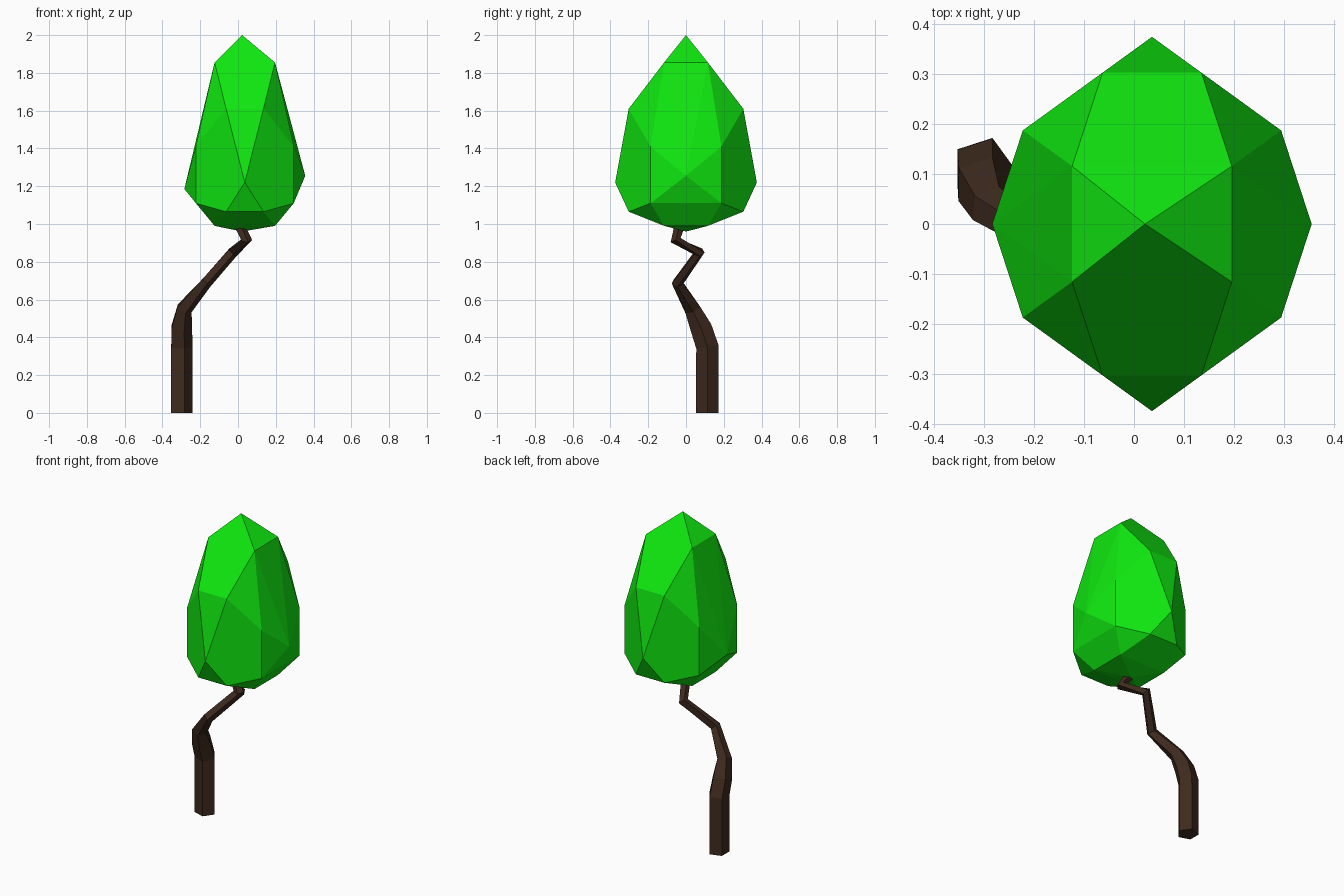
import bpy, bmesh, math
from mathutils import Vector
from itertools import product

if "Cube" in bpy.data.objects:
    bpy.data.objects.remove(bpy.data.objects["Cube"])


def finish(bm, name, color):
    bmesh.ops.recalc_face_normals(bm, faces=bm.faces[:])
    mesh = bpy.data.meshes.new(name)
    bm.to_mesh(mesh)
    bm.free()
    obj = bpy.data.objects.new(name, mesh)
    bpy.context.collection.objects.link(obj)
    mat = bpy.data.materials.new(name + "_color")
    mat.diffuse_color = color
    mat.use_nodes = True
    mat.node_tree.nodes["Principled BSDF"].inputs["Base Color"].default_value = mat.diffuse_color
    mesh.materials.append(mat)
    return obj


# Crooked trunk: tapering five-sided tube along a path (x, y, z, radius)
path = [(-0.303, 0.113, 0.0, 0.0625), (-0.303, 0.113, 0.35, 0.0625),
        (-0.303, 0.08, 0.45, 0.06), (-0.287, 0.035, 0.55, 0.045),
        (-0.17, -0.045, 0.69, 0.032), (-0.03, 0.07, 0.85, 0.03),
        (0.045, -0.055, 0.915, 0.03), (0.0, -0.03, 1.0, 0.03)]
pts = [Vector(p[:3]) for p in path]
bm = bmesh.new()
rings = []
for i, p in enumerate(pts):
    before = (p - pts[max(i - 1, 0)]).normalized()
    after = (pts[min(i + 1, len(pts) - 1)] - p).normalized()
    tilt = Vector((0, 0, 1)).rotation_difference(before + after)
    r = path[i][3]
    rings.append([bm.verts.new(p + tilt @ Vector((r * math.cos(a), r * math.sin(a), 0)))
                  for a in (math.tau * k / 5 for k in range(5))])
for lo, hi in zip(rings, rings[1:]):
    for k in range(5):
        n = (k + 1) % 5
        bm.faces.new((lo[k], lo[n], hi[n], hi[k]))
bm.faces.new(rings[0])
bm.faces.new(rings[-1])
finish(bm, "trunk", (0.048, 0.023, 0.013, 1))

# Faceted crown: hull of an icosidodecahedron stretched into an egg
PHI = (1 + math.sqrt(5)) / 2
a, b, c = 0.5 / PHI, 0.5, PHI / 2
corners = set()
for s in product((-1, 1), repeat=3):
    for v in ((1, 0, 0), (0, 1, 0), (0, 0, 1), (b, a, c), (a, c, b), (c, b, a)):
        corners.add(tuple(round(m * n, 3) + 0.0 for m, n in zip(s, v)))
heights = {1: 2.0, 0.809: 1.855, 0.5: 1.61, 0.309: 1.41, 0: 1.22,
           -0.309: 1.11, -0.5: 1.065, -0.809: 0.99, -1: 0.96}
bm = bmesh.new()
for x, y, z in corners:
    lean = 0.035 * x if z == 0 else 0
    shift = 0.022 if abs(z) == 1 else 0.036
    bm.verts.new((shift + 0.32 * x, 0.375 * y, heights[z] + lean))
bmesh.ops.convex_hull(bm, input=bm.verts[:])
finish(bm, "crown", (0.005, 0.8, 0.005, 1))
